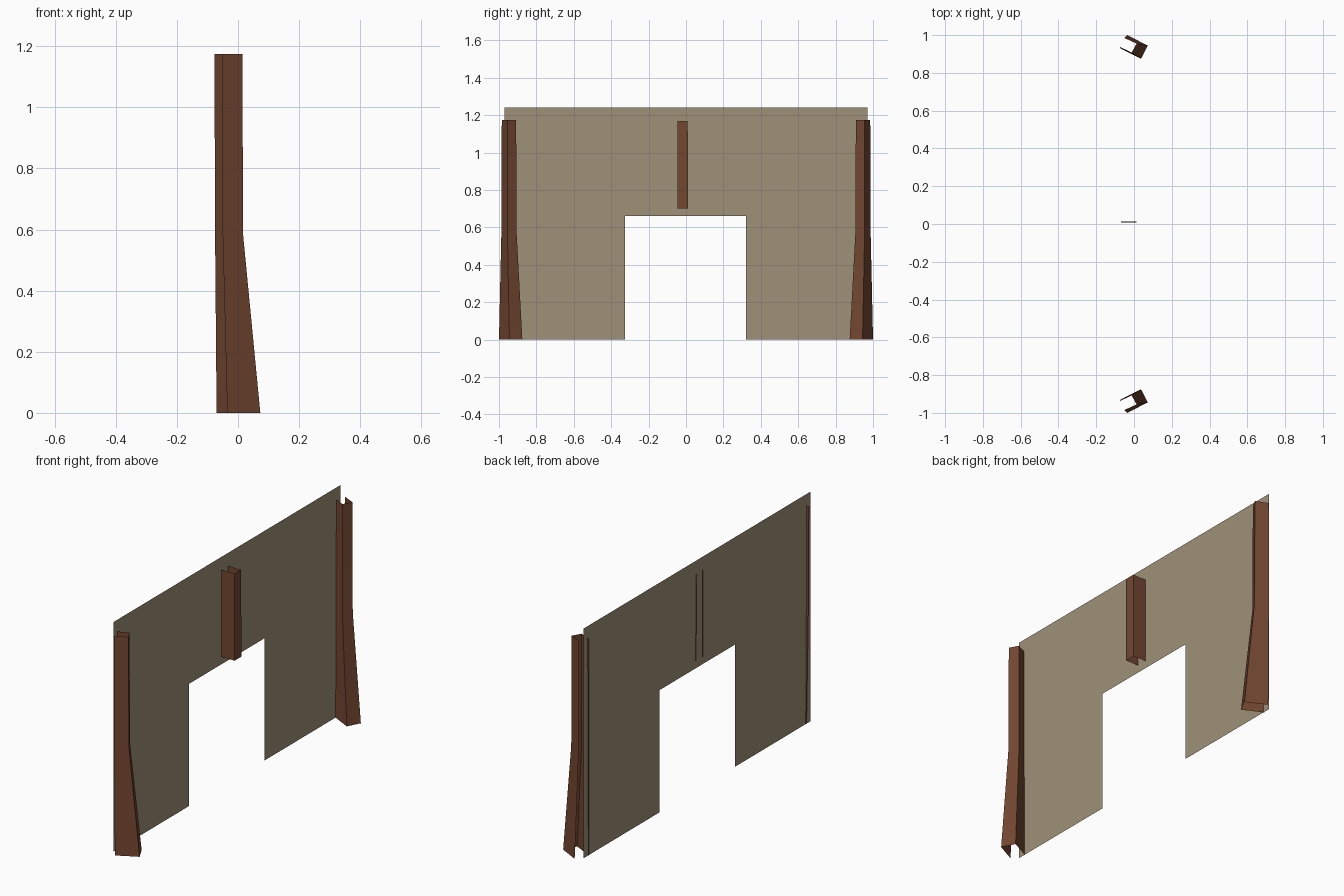
import bpy

cube = bpy.data.objects.get("Cube")
if cube:
    bpy.data.objects.remove(cube)


def make_material(name, colour):
    mat = bpy.data.materials.new(name)
    mat.use_nodes = True
    mat.diffuse_color = (*colour, 1)
    shader = mat.node_tree.nodes["Principled BSDF"]
    shader.inputs["Base Color"].default_value = (*colour, 1)
    shader.inputs["Roughness"].default_value = 0.9
    return mat


plaster = make_material("plaster", (0.34, 0.285, 0.185))
wood = make_material("brown wood", (0.17, 0.062, 0.031))


def make_object(name, verts, faces, mat):
    mesh = bpy.data.meshes.new(name)
    mesh.from_pydata(verts, [], faces)
    mesh.materials.append(mat)
    obj = bpy.data.objects.new(name, mesh)
    bpy.context.collection.objects.link(obj)
    bpy.ops.object.select_all(action="DESELECT")
    obj.select_set(True)
    bpy.context.view_layer.objects.active = obj
    bpy.ops.object.shade_smooth_by_angle()
    return obj


def channel(name, rows, mirror=False):
    """Loft an open U-shaped sheet through (z, outline) rows, bottom to top."""
    side = -1 if mirror else 1
    verts = [(x, side * y, z) for z, outline in rows for x, y in outline]
    n = len(rows[0][1])
    faces = []
    for r in range(len(rows) - 1):
        for i in range(n - 1):
            a = r * n + i
            face = (a, a + 1, a + n + 1, a + n)
            faces.append(face[::-1] if mirror else face)
    return make_object(name, verts, faces, wood)


# Thin wall with a doorway cut out of its lower edge
WALL_X = -0.066
outline = [(-0.97, 0), (-0.325, 0), (-0.325, 0.66), (0.32, 0.66),
           (0.32, 0), (0.97, 0), (0.97, 1.24), (-0.97, 1.24)]
make_object("wall", [(WALL_X, y, z) for y, z in outline],
            [tuple(range(len(outline)))], plaster)

# Corner posts: turned inward, with flared feet
post_rows = [
    (0.0, [(-0.035, -1.0), (0.073, -0.944), (0.037, -0.875), (-0.07, -0.929)]),
    (0.58, [(-0.05, -0.987), (0.017, -0.955), (-0.011, -0.906), (-0.075, -0.936)]),
    (1.175, [(-0.051, -0.985), (0.014, -0.955), (-0.012, -0.908), (-0.077, -0.938)]),
]
channel("front_post", post_rows)
channel("back_post", post_rows, mirror=True)

# Short post above the doorway
short_rows = [(z, [(-0.069, -0.046), (0.012, -0.046), (0.012, y), (-0.069, y)])
              for z, y in ((0.70, 0.012), (1.17, 0.009))]
channel("lintel_post", short_rows)
